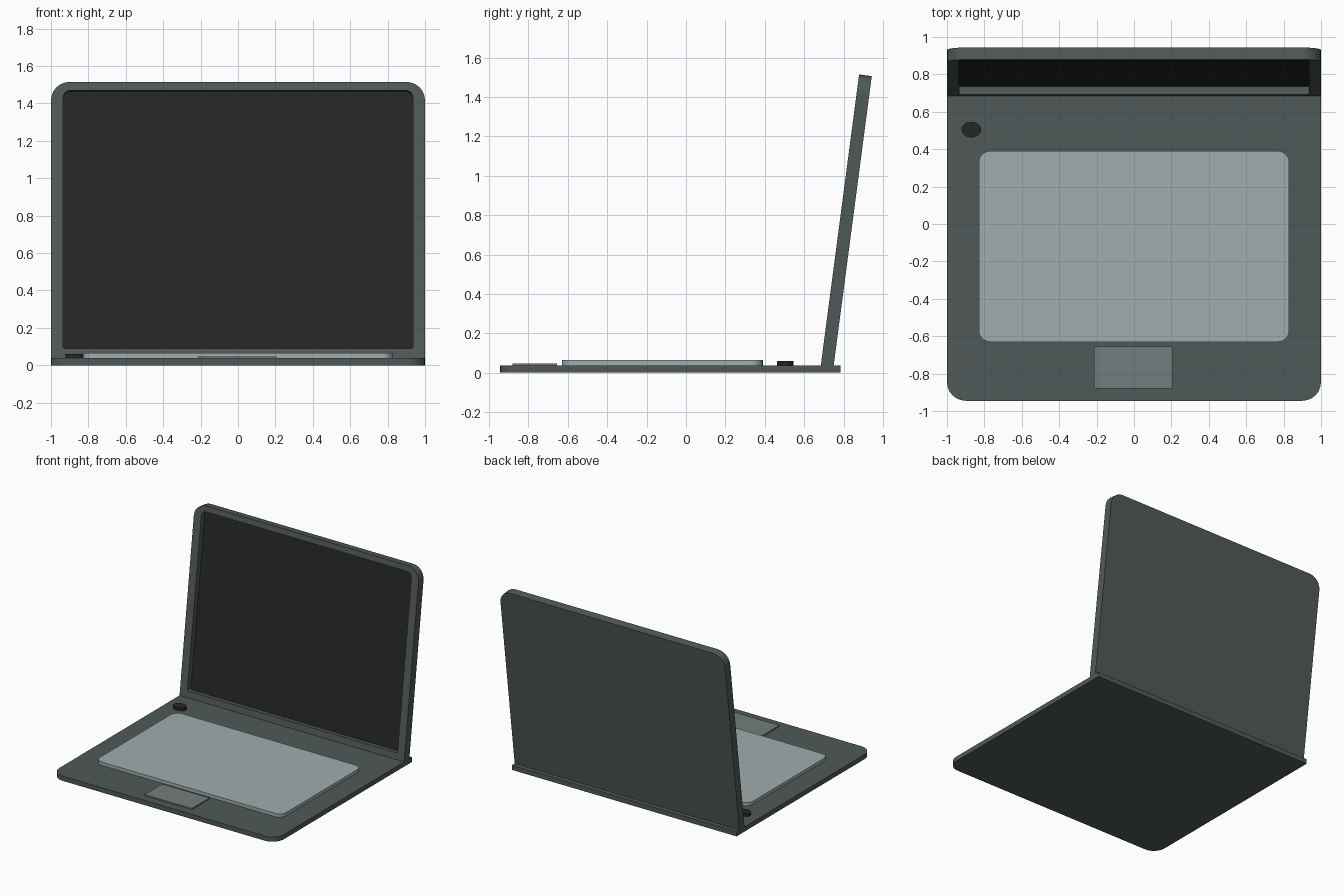
import bpy, bmesh, math

if "Cube" in bpy.data.objects:
    bpy.data.objects.remove(bpy.data.objects["Cube"])


def material(name, r, g, b):
    lin = lambda c: ((c / 255 + 0.055) / 1.055) ** 2.4
    m = bpy.data.materials.new(name)
    m.diffuse_color = (lin(r), lin(g), lin(b), 1)
    m.use_nodes = True
    m.node_tree.nodes["Principled BSDF"].inputs["Base Color"].default_value = m.diffuse_color
    return m


BODY = material("grey green body", 80, 90, 89)
KEYS = material("light grey keys", 160, 173, 173)
PAD = material("mid grey pad", 114, 125, 125)
BLACK = material("black", 38, 38, 38)


def outline(x0, x1, y0, y1, r_low, r_high, n=6):
    """Counter-clockwise rectangle with rounded low-y and high-y corners."""
    pts = []
    corners = [(x1, y0, -1, r_low), (x1, y1, 0, r_high),
               (x0, y1, 1, r_high), (x0, y0, 2, r_low)]
    for cx, cy, quarter, r in corners:
        ox = cx - r if cx == x1 else cx + r
        oy = cy - r if cy == y1 else cy + r
        for i in range(n + 1):
            a = math.pi / 2 * (quarter + i / n)
            pts.append((ox + r * math.cos(a), oy + r * math.sin(a)))
    return pts


def stack(name, rings, mat, loc=(0, 0, 0), tilt=0):
    """Bridge a list of (outline, height) rings and cap both ends."""
    bm = bmesh.new()
    loops = [[bm.verts.new((x, y, z)) for x, y in pts] for pts, z in rings]
    for a, b in zip(loops, loops[1:]):
        for i in range(len(a)):
            j = (i + 1) % len(a)
            bm.faces.new((a[i], a[j], b[j], b[i]))
    bm.faces.new(loops[0][::-1])
    bm.faces.new(loops[-1])
    bmesh.ops.remove_doubles(bm, verts=bm.verts, dist=0.0001)
    me = bpy.data.meshes.new(name)
    bm.to_mesh(me)
    bm.free()
    me.materials.append(mat)
    ob = bpy.data.objects.new(name, me)
    ob.location = loc
    ob.rotation_euler.x = tilt
    bpy.context.collection.objects.link(ob)
    return ob


def plate(name, shape, z0, z1, mat, **kw):
    return stack(name, [(shape, z0), (shape, z1)], mat, **kw)


# base with rounded front corners, keyboard and touchpad plates
plate("base", outline(-1, 1, -0.945, 0.785, 0.1, 0), 0, 0.038, BODY)
plate("keyboard", outline(-0.83, 0.83, -0.63, 0.39, 0.06, 0.06), 0.03, 0.065, KEYS)
plate("touchpad", outline(-0.215, 0.205, -0.88, -0.655, 0, 0), 0.03, 0.048, PAD)

# oval power button
bpy.ops.mesh.primitive_cylinder_add(vertices=32, radius=1, depth=1,
                                    location=(-0.87, 0.504, 0.046))
button = bpy.context.object
button.name = "power_button"
button.scale = (0.053, 0.041, 0.028)
button.data.materials.append(BLACK)

# leaning lid with a recess, and the screen at the bottom of it
hinge = dict(loc=(0, 0.683, 0.025), tilt=math.radians(90 - 7.5))
outer = outline(-1, 1, 0, 1.503, 0, 0.1)
inner = outline(-0.935, 0.935, 0.065, 1.458, 0.01, 0.04)
stack("lid", [(outer, -0.065), (outer, 0), (inner, 0), (inner, -0.047)], BODY, **hinge)
plate("screen", inner, -0.05, -0.045, BLACK, **hinge)
